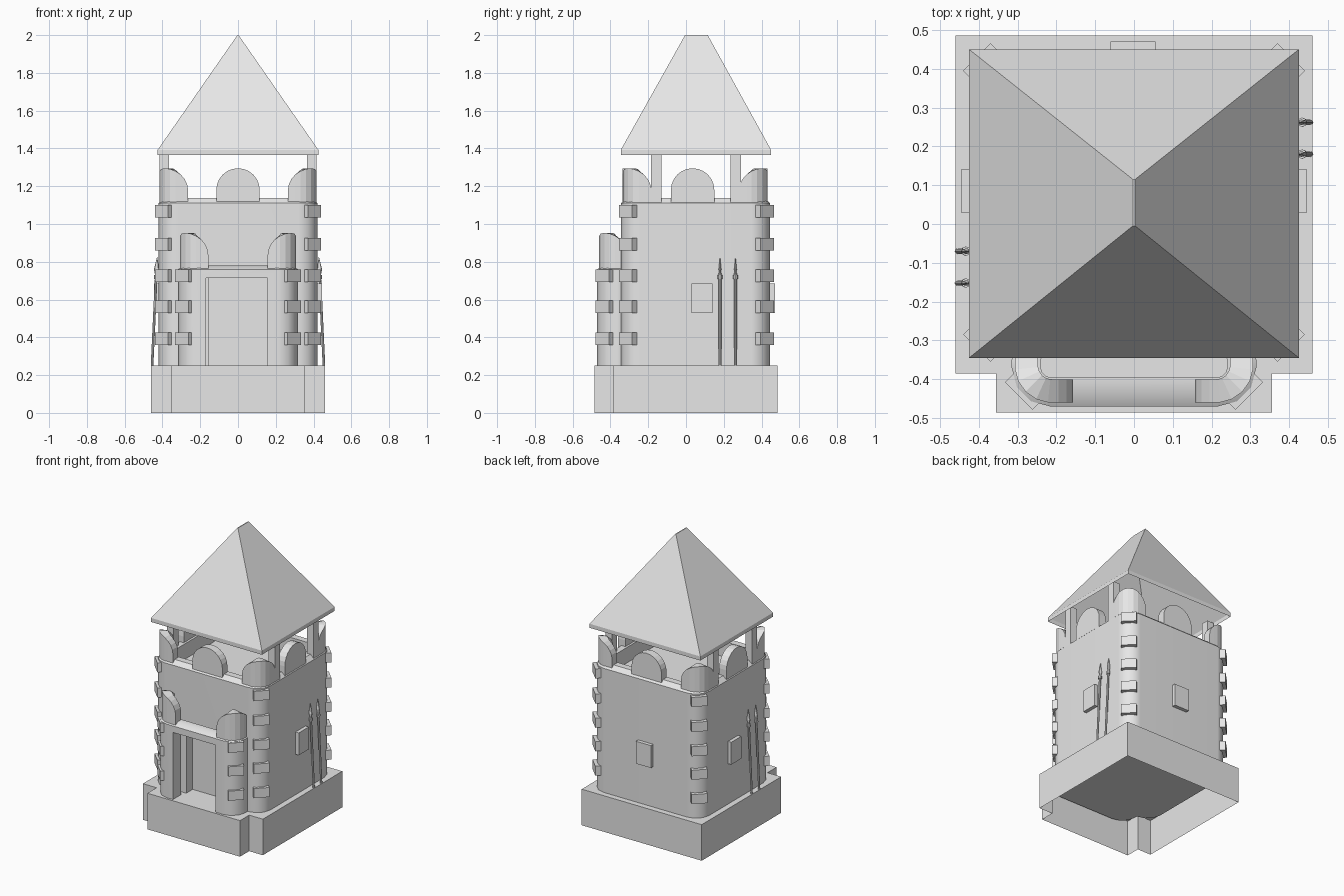
import bpy, bmesh, math
from mathutils import Vector, Matrix

if bpy.data.objects.get("Cube"):
    bpy.data.objects.remove(bpy.data.objects["Cube"], do_unlink=True)

stone = bpy.data.materials.new("pale_stone")
stone.use_nodes = True
colour = (0.8, 0.8, 0.8, 1)
stone.diffuse_color = colour
stone.node_tree.nodes["Principled BSDF"].inputs["Base Color"].default_value = colour


def add(name, bm, smooth=None, fix=True):
    if fix:
        bmesh.ops.recalc_face_normals(bm, faces=bm.faces)
    mesh = bpy.data.meshes.new(name)
    bm.to_mesh(mesh)
    bm.free()
    mesh.materials.append(stone)
    ob = bpy.data.objects.new(name, mesh)
    bpy.context.scene.collection.objects.link(ob)
    if smooth:
        bpy.ops.object.select_all(action='DESELECT')
        ob.select_set(True)
        bpy.context.view_layer.objects.active = ob
        bpy.ops.object.shade_smooth_by_angle(angle=math.radians(smooth))
        ob.modifiers.new("even_walls", 'WEIGHTED_NORMAL').keep_sharp = True
    return ob


def box(name, x0, x1, y0, y1, z0, z1):
    bm = bmesh.new()
    bmesh.ops.create_cube(bm, size=1)
    for v in bm.verts:
        v.co = ((x0 + x1) / 2 + v.co.x * (x1 - x0),
                (y0 + y1) / 2 + v.co.y * (y1 - y0),
                (z0 + z1) / 2 + v.co.z * (z1 - z0))
    return add(name, bm)


def rounded(x, y0, y1, r, inset, steps=3):
    """Rounded rectangle outline, shrunk by inset."""
    pts = []
    rad = max(r - inset, 0.025)
    for k, (sx, sy) in enumerate([(1, 1), (-1, 1), (-1, -1), (1, -1)]):
        cx = sx * (x - inset - rad)
        cy = y1 - inset - rad if sy > 0 else y0 + inset + rad
        for i in range(steps + 1):
            a = (k + i / steps) * math.pi / 2
            pts.append((cx + rad * math.cos(a), cy + rad * math.sin(a)))
    return pts


def stack(name, rings, bottom=True, top=True, smooth=None):
    """Skin a list of (outline, z) rings."""
    bm = bmesh.new()
    loops = [[bm.verts.new((px, py, z)) for px, py in pts] for pts, z in rings]
    for lo, hi in zip(loops, loops[1:]):
        n = len(lo)
        for i in range(n):
            j = (i + 1) % n
            bm.faces.new((lo[i], lo[j], hi[j], hi[i]))
    if bottom:
        bm.faces.new(loops[0][::-1])
    if top:
        bm.faces.new(loops[-1])
    return add(name, bm, smooth, fix=False)


def cut(ob, *cutters):
    for c in cutters:
        c.hide_render = True
        m = ob.modifiers.new("opening", 'BOOLEAN')
        m.operation, m.solver, m.object = 'DIFFERENCE', 'EXACT', c
        # cut before the normals are evened out
        bpy.context.view_layer.objects.active = ob
        bpy.ops.object.modifier_move_to_index(modifier=m.name, index=0)
        bpy.ops.object.modifier_apply(modifier=m.name)
        bpy.data.objects.remove(c, do_unlink=True)


def arch(name, place, half, base, spring, rise, thick, steps=12):
    """Round-topped merlon following place(s, depth) -> (x, y)."""
    bm = bmesh.new()
    cols = []
    for i in range(steps + 1):
        t = -math.cos(math.pi * i / steps)
        top = base + spring + rise * math.sqrt(max(0, 1 - t * t))
        cols.append([bm.verts.new((*place(t * half, d), z))
                     for d, z in ((0, base), (0, top), (thick, top), (thick, base))])
    for a, b in zip(cols, cols[1:]):
        for i in range(4):
            j = (i + 1) % 4
            bm.faces.new((a[i], a[j], b[j], b[i]))
    bm.faces.new(cols[0])
    bm.faces.new(cols[-1])
    return add(name, bm)


def corner_path(x, y, sx, sy, r=0.095):
    """Path round a rounded corner whose outer point is (x, y)."""
    bend = r * math.pi / 4

    def place(s, d):
        a = math.pi / 4 + max(-bend, min(bend, s)) / r
        px, py = -r + (r - d) * math.cos(a), -r + (r - d) * math.sin(a)
        if s > bend:
            px -= s - bend
        elif s < -bend:
            py -= -s - bend
        return x + sx * px, y + sy * py
    return place


def quoin(name, x, y, sx, sy, z):
    """Block set diagonally over a corner; (x, y) is its outer face centre."""
    bm = bmesh.new()
    bmesh.ops.create_cube(bm, size=1)
    out = Vector((sx, sy, 0)).normalized()
    rot = Matrix.Rotation(math.atan2(sy, sx), 4, 'Z')
    size = Matrix.Diagonal((0.06, 0.1, 0.066, 1))
    bm.transform(Matrix.Translation(Vector((x, y, z)) - out * 0.03) @ rot @ size)
    return add(name, bm)


# Plinth, open underneath, with a step forward below the gatehouse
half_plan = [(0.355, -0.485), (0.355, -0.385), (0.46, -0.385), (0.46, 0.485)]
plan = half_plan + [(-x, y) for x, y in reversed(half_plan)]
stack("plinth", [(plan, 0), (plan, 0.25)], bottom=False)

# Tower with sloping coping and sunken roof deck
tower = stack("tower", [(rounded(0.42, -0.345, 0.445, 0.1, i), z) for i, z in
              ((0, 0.21), (0, 1.11), (0.03, 1.137), (0.075, 1.137), (0.075, 1.03))], smooth=40)
cut(tower, box("door_cutter", -0.155, 0.155, -0.6, -0.275, 0.249, 0.715))

# Gatehouse with its own coping and deck
gate = stack("gatehouse", [(rounded(0.315, -0.47, -0.25, 0.1, i), z) for i, z in
             ((0, 0.21), (0, 0.76), (0.035, 0.78), (0.075, 0.78), (0.075, 0.735))], smooth=40)
cut(gate, box("gate_cutter", -0.17, 0.155, -0.6, -0.275, 0.249, 0.715),
    box("porch_cutter", -0.24, 0.24, -0.38, -0.3, 0.249, 0.7145))

# Corner merlons and quoins
levels = [0.393, 0.562, 0.725, 0.893, 1.067]
for sx, side in ((1, "left"), (-1, "right")):
    for sy, end, y, qy in ((-1, "front", -0.335, -0.32), (1, "back", 0.432, 0.43)):
        arch(f"tower_merlon_{end}_{side}", corner_path(sx * 0.415, y, sx, sy),
             0.13, 1.115, 0.065, 0.115, 0.055)
        for k, z in enumerate(levels):
            quoin(f"tower_quoin_{end}_{side}_{k + 1}", sx * 0.405, qy, sx, sy, z)
    arch(f"gatehouse_merlon_{side}", corner_path(sx * 0.307, -0.46, sx, -1),
         0.13, 0.763, 0.07, 0.12, 0.06)
    for k, z in enumerate(levels[:3]):
        quoin(f"gatehouse_quoin_{side}_{k + 1}", sx * 0.297, -0.443, sx, -1, z)

    # Middle side merlon, shuttered window and roof posts
    arch(f"tower_merlon_{side}", lambda s, d: (sx * (0.415 - d), 0.035 + s),
         0.115, 1.115, 0.065, 0.115, 0.055)
    box(f"window_{side}", *sorted((sx * 0.4, sx * 0.445)), 0.03, 0.14, 0.53, 0.685)
    for y, end in ((-0.158, "front"), (0.263, "back")):
        box(f"roof_post_{end}_{side}", *sorted((sx * 0.365, sx * 0.415)),
            y - 0.027, y + 0.027, 1.1, 1.385)

arch("tower_merlon_front", lambda s, d: (s, -0.335 + d), 0.115, 1.115, 0.065, 0.115, 0.055)
arch("tower_merlon_back", lambda s, d: (s, 0.432 - d), 0.115, 1.115, 0.065, 0.115, 0.055)
box("window_back", -0.06, 0.055, 0.42, 0.47, 0.53, 0.685)

# Hipped roof with a short ridge, open underneath
eave = [(0.425, -0.345), (0.425, 0.45), (-0.425, 0.45), (-0.425, -0.345)]
ridge = [(0.003, -0.005), (0.003, 0.115), (-0.003, 0.115), (-0.003, -0.005)]
stack("roof", [(eave, 1.365), (eave, 1.393), (ridge, 2.0)], bottom=False)


# Spears leaning on the side walls: shaft, collar and flat pointed head
def spear(name, side, y):
    bm = bmesh.new()
    foot, tip = Vector((side * 0.455, y, 0.25)), Vector((side * 0.428, y, 0.83))
    turn = (tip - foot).to_track_quat('Z', 'Y').to_matrix().to_4x4()
    for z0, z1, r0, r1, flat in ((0, 0.49, 0.007, 0.007, 1), (0.46, 0.48, 0.012, 0.012, 1),
                                 (0.48, 0.51, 0.006, 0.014, 0.5), (0.51, 0.58, 0.014, 0, 0.5)):
        part = Matrix.Translation(foot) @ turn @ Matrix.Translation((0, 0, (z0 + z1) / 2))
        bmesh.ops.create_cone(bm, cap_ends=True, segments=8, radius1=r0, radius2=r1,
                              depth=z1 - z0, matrix=part @ Matrix.Diagonal((flat, 1, 1, 1)))
    add(name, bm)


for k, y in enumerate((0.18, 0.262)):
    spear(f"spear_left_{k + 1}", 1, y)
for k, y in enumerate((-0.07, -0.152)):
    spear(f"spear_right_{k + 1}", -1, y)
